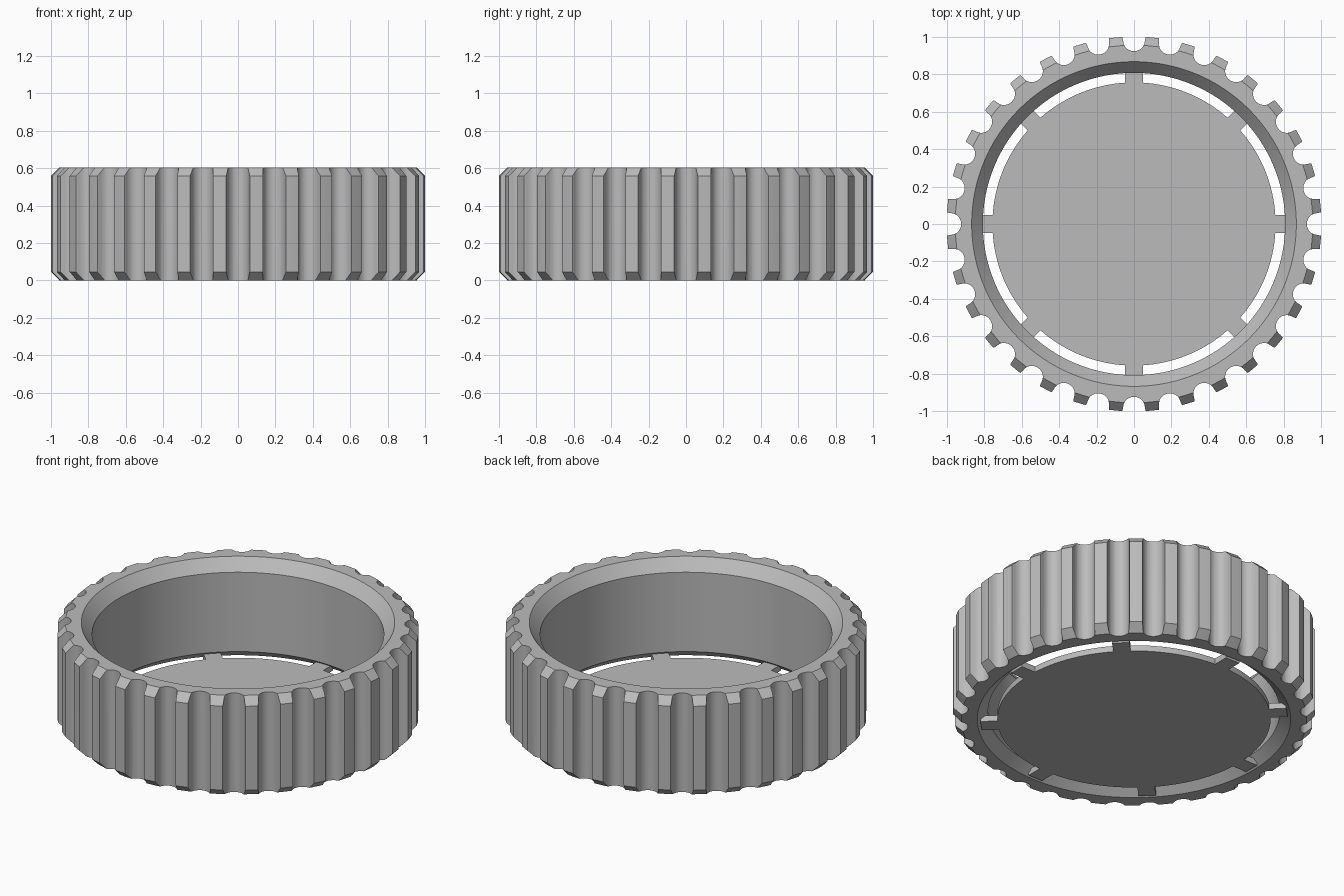
import bpy, bmesh
from math import sin, cos, pi, radians, tau

cube = bpy.data.objects.get("Cube")
if cube:
    bpy.data.objects.remove(cube, do_unlink=True)

HEIGHT = 0.605
FLUTES = 32
SPOKES = 8
SEGMENTS = 192

grey = bpy.data.materials.new("light_grey")
grey.use_nodes = True
colour = (0.5, 0.5, 0.5, 1)
grey.diffuse_color = colour
grey.node_tree.nodes["Principled BSDF"].inputs["Base Color"].default_value = colour


def add_object(name, bm):
    bmesh.ops.recalc_face_normals(bm, faces=bm.faces)
    mesh = bpy.data.meshes.new(name)
    bm.to_mesh(mesh)
    bm.free()
    mesh.materials.append(grey)
    ob = bpy.data.objects.new(name, mesh)
    bpy.context.collection.objects.link(ob)
    return ob


def lathe(profile):
    """Revolve a closed (radius, z) profile around z."""
    bm = bmesh.new()
    rings = [[bm.verts.new((r * cos(tau * i / SEGMENTS), r * sin(tau * i / SEGMENTS), z))
              for r, z in profile] for i in range(SEGMENTS)]
    n = len(profile)
    for i, a in enumerate(rings):
        b = rings[(i + 1) % SEGMENTS]
        for j in range(n):
            k = (j + 1) % n
            bm.faces.new((a[j], b[j], b[k], a[k]))
    return bm


def add_prism(bm, outline, z0, z1, angle=0):
    """Extrude a flat outline upward, turned about z by the angle."""
    c, s = cos(angle), sin(angle)
    low, high = [[bm.verts.new((x * c - y * s, x * s + y * c, z)) for x, y in outline]
                 for z in (z0, z1)]
    bm.faces.new(low[::-1])
    bm.faces.new(high)
    for i in range(len(outline)):
        j = (i + 1) % len(outline)
        bm.faces.new((low[i], low[j], high[j], high[i]))


# Ring wall with chamfered outer and inner rims
OUTER, CHAMFER, BORE, MOUTH = 1.002, 0.046, 0.808, 0.868
ring = add_object("grip_ring", lathe([
    (OUTER - CHAMFER, 0), (OUTER, CHAMFER), (OUTER, HEIGHT - CHAMFER),
    (OUTER - CHAMFER, HEIGHT), (MOUTH, HEIGHT), (BORE, HEIGHT - 0.07),
    (BORE, 0.05), (MOUTH, 0)]))

# Round vertical flutes with slightly flared lips
arc = [radians(90 + 15 * i) for i in range(13)]
flute = [(0.98 + 0.056 * cos(a), 0.058 * sin(a)) for a in arc]
flute = [(1.06, 0.07), (1.003, 0.064)] + flute + [(1.003, -0.064), (1.06, -0.07)]
bm = bmesh.new()
for i in range(FLUTES):
    add_prism(bm, flute, -0.1, HEIGHT + 0.1, tau * i / FLUTES)
cutter = add_object("flute_cutter", bm)
cutter.hide_render = True

cut = ring.modifiers.new("flutes", "BOOLEAN")
cut.operation = "DIFFERENCE"
cut.solver = "EXACT"
cut.object = cutter
graph = bpy.context.evaluated_depsgraph_get()
ring_mesh = bpy.data.meshes.new_from_object(ring.evaluated_get(graph))
ring.modifiers.clear()
ring.data = ring_mesh
bpy.data.objects.remove(cutter, do_unlink=True)

# Floor plate and the spokes that carry it, in one outline
FLOOR, REACH, HALF, THICK = 0.757, 0.85, 0.048, 0.036
outline = []
for i in range(SPOKES):
    turn = tau * i / SPOKES
    edge = math_edge = HALF / FLOOR
    local = [(REACH, -HALF), (REACH, HALF)]
    span = tau / SPOKES - 2 * edge
    local += [(FLOOR * cos(edge + span * k / 22), FLOOR * sin(edge + span * k / 22))
              for k in range(23)]
    outline += [(x * cos(turn) - y * sin(turn), x * sin(turn) + y * cos(turn))
                for x, y in local]
bm = bmesh.new()
add_prism(bm, outline, 0, THICK)
floor = add_object("spoked_floor", bm)

# Smooth curved walls, crisp rims
for ob in (ring, floor):
    bpy.ops.object.select_all(action="DESELECT")
    ob.select_set(True)
    bpy.context.view_layer.objects.active = ob
    bpy.ops.object.shade_smooth_by_angle(angle=radians(28))
